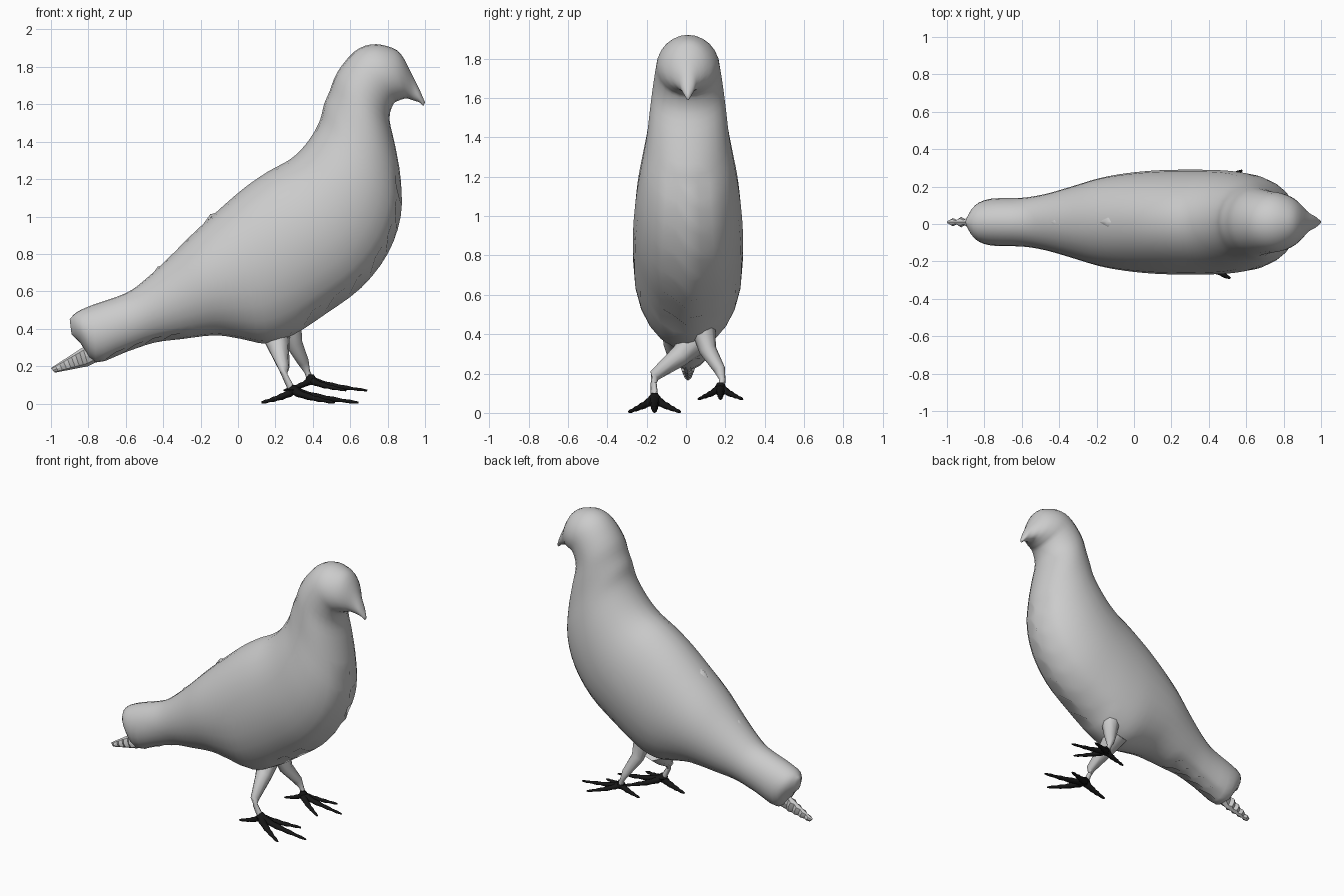
import bpy, bmesh, math
from mathutils import Vector

cube = bpy.data.objects.get("Cube")
if cube:
    bpy.data.objects.remove(cube, do_unlink=True)


def make_material(name, colour):
    material = bpy.data.materials.new(name)
    material.use_nodes = True
    material.diffuse_color = colour
    shader = material.node_tree.nodes["Principled BSDF"]
    shader.inputs["Base Color"].default_value = colour
    shader.inputs["Roughness"].default_value = 0.7
    return material


plumage = make_material("plumage grey", (0.6, 0.6, 0.6, 1))
claw = make_material("claw black", (0.008, 0.008, 0.008, 1))


def skin(name, loops, material, sharp_angle=60):
    """Join a list of vertex loops into a closed, smooth shaded skin."""
    bm = bmesh.new()
    rows = [[bm.verts.new(p) for p in loop] for loop in loops]
    count = len(rows[0])
    for a, b in zip(rows, rows[1:]):
        for j in range(count):
            k = (j + 1) % count
            bm.faces.new((a[j], a[k], b[k], b[j]))
    bm.faces.new(rows[0])
    bm.faces.new(rows[-1])
    bmesh.ops.recalc_face_normals(bm, faces=bm.faces)
    mesh = bpy.data.meshes.new(name)
    bm.to_mesh(mesh)
    bm.free()
    mesh.materials.append(material)
    obj = bpy.data.objects.new(name, mesh)
    bpy.context.collection.objects.link(obj)
    bpy.ops.object.select_all(action="DESELECT")
    obj.select_set(True)
    bpy.context.view_layer.objects.active = obj
    bpy.ops.object.shade_smooth_by_angle(angle=math.radians(sharp_angle))
    return obj


def oval(station, count, y=0.01):
    """Oval loop between a back point and a belly point, with a half width."""
    back_x, back_z, belly_x, belly_z, width = station
    back, belly = Vector((back_x, y, back_z)), Vector((belly_x, y, belly_z))
    centre, half = (back + belly) / 2, (back - belly) / 2
    side = Vector((0, width, 0))
    angles = [math.tau * j / count for j in range(count)]
    return [centre + half * math.cos(t) + side * math.sin(t) for t in angles]


def refine(stations, steps):
    """Pass a smooth curve through the stations."""
    result = []
    last = len(stations) - 1
    for i in range(last):
        group = [stations[max(0, min(last, i + d))] for d in (-1, 0, 1, 2)]
        for s in range(steps):
            t = s / steps
            result.append([b + t / 2 * (c - a + t * (2*a - 5*b + 4*c - d + t * (3*b - a - 3*c + d)))
                           for a, b, c, d in zip(*group)])
    return result + [stations[-1]]


def tube(name, points, radii, material, sides=8, flat=1.0):
    """Round limb through points, with a radius at each one."""
    points = [Vector(p) for p in points]
    loops = []
    for i, (p, r) in enumerate(zip(points, radii)):
        way = points[min(i + 1, len(points) - 1)] - points[max(i - 1, 0)]
        across = way.cross(Vector((0, 0, 1)))
        if across.length < 0.01:
            across = Vector((0, 1, 0))
        across.normalize()
        up = across.cross(way).normalized()
        loops.append([p + r * (across * math.cos(t) + up * flat * math.sin(t))
                      for t in (math.tau * j / sides for j in range(sides))])
    return skin(name, loops, material)


# Body, neck, head and beak: back x, z, belly x, z, half width
body_stations = [
    (-.9, .45, -.89, .37, .02), (-.86, .49, -.84, .32, .09),
    (-.77, .53, -.76, .22, .125), (-.6, .59, -.6, .275, .13),
    (-.5, .66, -.45, .325, .15), (-.37, .78, -.3, .345, .19),
    (-.25, .9, -.12, .365, .235), (-.12, 1.02, .02, .345, .26),
    (.03, 1.15, .16, .32, .275), (.16, 1.24, .3, .37, .28),
    (.27, 1.3, .47, .48, .28), (.34, 1.36, .66, .62, .275),
    (.4, 1.44, .8, .8, .26), (.44, 1.52, .87, 1, .235),
    (.46, 1.6, .87, 1.2, .21), (.49, 1.67, .84, 1.38, .195),
    (.53, 1.77, .81, 1.52, .18), (.62, 1.88, .83, 1.6, .165),
    (.71, 1.92, .86, 1.62, .155), (.8, 1.91, .89, 1.63, .13),
    (.87, 1.87, .91, 1.63, .095), (.93, 1.76, .94, 1.62, .05),
    (.97, 1.68, .97, 1.61, .03), (1, 1.61, .99, 1.59, .008),
]
SEGMENTS = 24
loops = [oval(s, SEGMENTS) for s in refine(body_stations, 3)]
keel = SEGMENTS // 2

# Creases beside the keel on the breast and under the tail
breast = [l for l in loops if l[keel].x > .4 and l[keel].z < 1.25]
under_tail = [l for l in loops if -.7 < l[keel].x < -.25]
for loop in breast[::2] + under_tail[::2]:
    centre = (loop[0] + loop[keel]) / 2
    for j in (keel - 1, keel + 1):
        loop[j] += (centre - loop[j]).normalized() * 0.03
skin("body", loops, plumage)

# Ragged tail tip, with alternating wide and narrow loops
tail_stations = [(-.76, .36, -.74, .23, .06)]
for i in range(9):
    t = i / 8
    width = (.045 if i % 2 else .022) * (1 - t * .6)
    tail_stations.append((-.83 - .17 * t, .3 - .11 * t, -.8 - .18 * t, .2 - .035 * t, width))
skin("tail_tip", [oval(s, 8) for s in tail_stations], plumage, 30)

# Small ruffled feathers along the back
for i, (x, z) in enumerate([(-.14, 1), (-.42, .72)]):
    tube(f"back_feather_{i}", [(x + .04, .01, z + .02), (x, .01, z), (x - .04, .01, z - .035)],
         [.005, .025, .003], plumage, 4, .6)

# Legs: a broad thigh narrowing to a thin shank
tube("right_leg", [(.2, .06, .38), (.22, -.03, .29), (.245, -.16, .19), (.25, -.165, .15), (.29, -.16, .07)],
     [.08, .055, .03, .016, .02], plumage)
tube("left_leg", [(.28, .09, .42), (.3, .11, .32), (.35, .17, .22), (.37, .185, .17), (.39, .18, .12)],
     [.06, .045, .03, .016, .018], plumage)


# Feet: three knuckled front toes and one hind toe
def foot(side, hub, size):
    hub = Vector(hub)
    toes = {"middle": (.35, 0), "outer": (.22, -.13), "inner": (.22, .13), "hind": (-.17, 0)}
    for name, (reach, spread) in toes.items():
        end = Vector((reach, spread, -.07)) * size
        path, radii = [], []
        for i in range(9):
            t = i / 8
            bump = .004 if i % 2 else 0
            path.append(hub + Vector((end.x * t, end.y * t ** .8, end.z * t ** .6)))
            radii.append((.026 - .02 * t + bump) * size)
        tube(f"{side}_{name}_toe", path, radii, claw, 8, .8)
    tube(f"{side}_ankle", [hub + Vector((0, 0, .025)), hub, hub - Vector((0, 0, .03))],
         [.015, .035 * size, .02], claw)


foot("right", (.295, -.16, .075), 1)
foot("left", (.39, .175, .13), .86)
